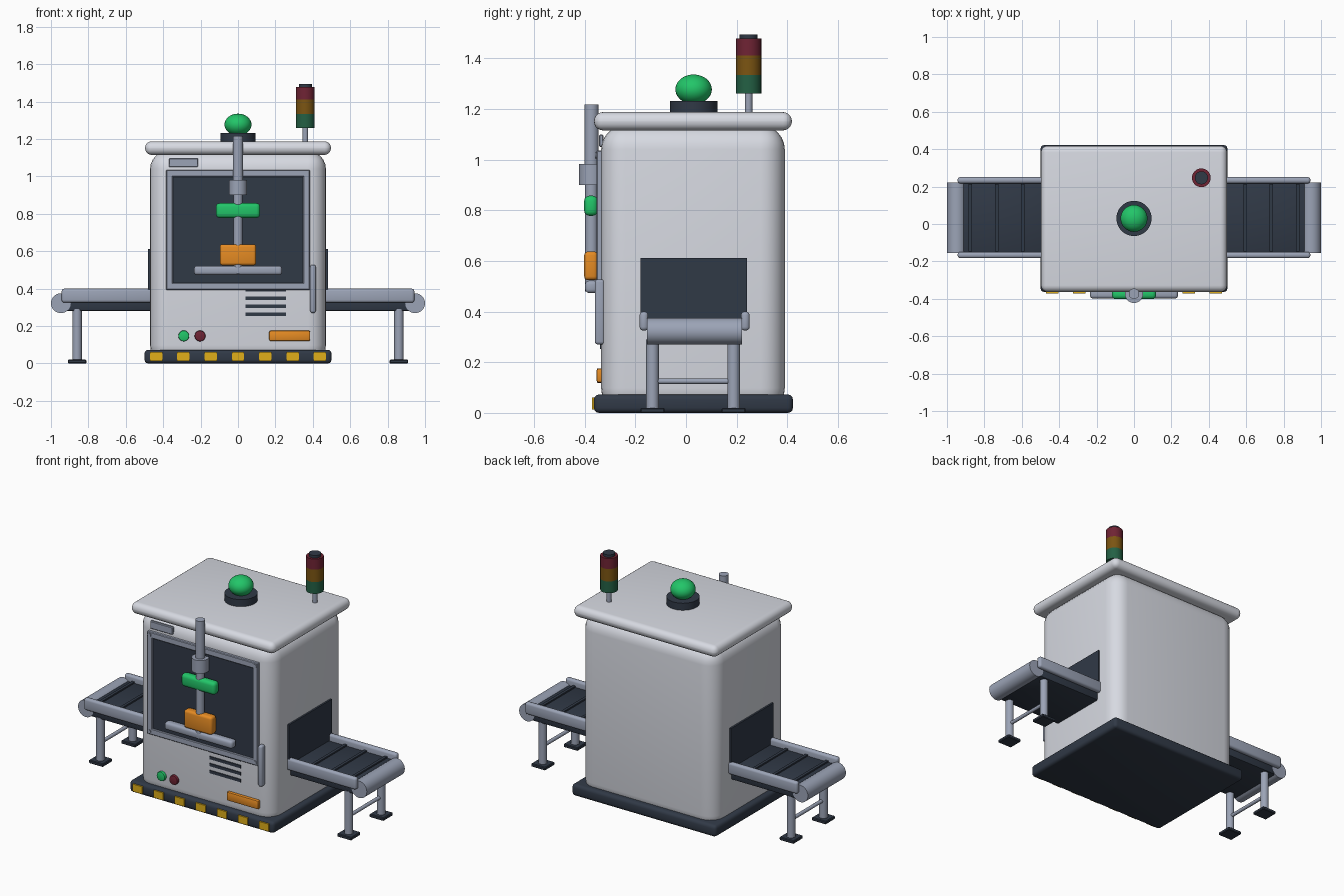
import bpy, bmesh, math
from mathutils import Matrix, Vector

if "Cube" in bpy.data.objects:
    bpy.data.objects.remove(bpy.data.objects["Cube"], do_unlink=True)


def material(name, r, g, b):
    m = bpy.data.materials.new(name)
    m.use_nodes = True
    m.diffuse_color = (r, g, b, 1)
    m.node_tree.nodes["Principled BSDF"].inputs["Base Color"].default_value = (r, g, b, 1)
    return m


SHELL = material("shell light grey", 0.68, 0.70, 0.76)
STEEL = material("steel grey", 0.33, 0.37, 0.47)
DARK = material("dark slate", 0.03, 0.041, 0.062)
GREEN = material("bright green", 0.016, 0.56, 0.14)
ORANGE = material("orange", 0.79, 0.26, 0.017)
YELLOW = material("hazard yellow", 0.75, 0.43, 0.01)
RED = material("dark red", 0.16, 0.017, 0.034)
AMBER = material("dim amber", 0.20, 0.09, 0.006)
DIM_GREEN = material("dim green", 0.017, 0.117, 0.058)


def finish(name, bm, mat):
    mesh = bpy.data.meshes.new(name)
    bm.to_mesh(mesh)
    bm.free()
    mesh.materials.append(mat)
    ob = bpy.data.objects.new(name, mesh)
    bpy.context.collection.objects.link(ob)
    bpy.ops.object.select_all(action="DESELECT")
    ob.select_set(True)
    bpy.context.view_layer.objects.active = ob
    bpy.ops.object.shade_smooth_by_angle(angle=math.radians(35))
    return ob


def box(name, mat, x, y, z, bevel=0.0, segments=3):
    """Box from (min, max) pairs, with optionally rounded edges."""
    bm = bmesh.new()
    bmesh.ops.create_cube(bm, size=1)
    for v in bm.verts:
        v.co = [r[0] if c < 0 else r[1] for c, r in zip(v.co, (x, y, z))]
    if bevel:
        bmesh.ops.bevel(bm, geom=bm.edges[:], offset=bevel, segments=segments,
                        profile=0.5, affect="EDGES", clamp_overlap=True)
    return finish(name, bm, mat)


def rod(name, mat, start, end, radius, sides=32, bevel=0.0):
    """Cylinder between two points, with optionally rounded rims."""
    a, b = Vector(start), Vector(end)
    bm = bmesh.new()
    bmesh.ops.create_cone(bm, cap_ends=True, segments=sides, radius1=radius,
                          radius2=radius, depth=(b - a).length)
    if bevel:
        rims = [e for e in bm.edges if abs(e.verts[0].co.z - e.verts[1].co.z) < 1e-5]
        bmesh.ops.bevel(bm, geom=rims, offset=bevel, segments=2, profile=0.5, affect="EDGES")
    turn = (b - a).to_track_quat("Z", "Y").to_matrix().to_4x4()
    bm.transform(Matrix.Translation((a + b) / 2) @ turn)
    return finish(name, bm, mat)


def span(centre, half):
    return (centre - half, centre + half)


# Cabinet
box("base_plinth", DARK, (-0.5, 0.5), (-0.363, 0.422), (0, 0.073), 0.02)
box("cabinet_body", SHELL, (-0.47, 0.47), (-0.335, 0.39), (0.003, 1.135), 0.095, 6)
box("roof_slab", SHELL, (-0.497, 0.497), (-0.363, 0.418), (1.115, 1.187), 0.035, 5)
for i in range(7):
    box(f"hazard_stripe_{i + 1}", YELLOW, span((i - 3) * 0.146, 0.033),
        (-0.371, -0.362), (0.014, 0.06))

# Front window and its frame
box("window_panel", DARK, (-0.36, 0.36), (-0.346, -0.325), (0.42, 1.01))
for side, s in (("right", -1), ("left", 1)):
    box(f"window_frame_{side}", STEEL, span(s * 0.366, 0.018), (-0.354, -0.325), (0.393, 1.035), 0.004, 1)
for part, z in (("top", 1.016), ("bottom", 0.412)):
    box(f"window_frame_{part}", STEEL, (-0.384, 0.384), (-0.354, -0.325), span(z, 0.019), 0.004, 1)
    for side, s in (("right", -1), ("left", 1)):
        rod(f"frame_bolt_{part}_{side}", STEEL, (s * 0.366, -0.34, z), (s * 0.366, -0.359, z), 0.012, 12)
box("door_handle", STEEL, (0.386, 0.416), (-0.36, -0.32), (0.27, 0.527), 0.012)

# Front details
box("label_plate", STEEL, (-0.37, -0.213), (-0.343, -0.325), (1.05, 1.098), 0.004, 1)
for i in range(4):
    box(f"vent_slot_{i + 1}", DARK, (0.04, 0.256), (-0.34, -0.325), span(0.262 + i * 0.0437, 0.009))
for name, mat, x in (("start_button", GREEN, -0.29), ("stop_button", RED, -0.203)):
    rod(name, mat, (x, -0.32, 0.147), (x, -0.352, 0.147), 0.029, 24, 0.005)
box("front_orange_plate", ORANGE, (0.167, 0.386), (-0.353, -0.325), (0.12, 0.175), 0.008, 2)

# Press mechanism in front of the window
PY = -0.373
rod("press_cylinder", STEEL, (0, PY, 0.95), (0, PY, 1.217), 0.028)
rod("press_collar", STEEL, (0, PY, 0.90), (0, PY, 0.982), 0.049)
rod("press_shaft", STEEL, (0, PY, 0.48), (0, PY, 0.92), 0.025)
box("press_green_block", GREEN, (-0.118, 0.118), (-0.402, -0.348), (0.778, 0.857), 0.02)
box("press_orange_block", ORANGE, (-0.097, 0.097), (-0.402, -0.348), (0.524, 0.637), 0.015)
box("press_crossbar", STEEL, (-0.235, 0.235), (-0.398, -0.348), (0.473, 0.522), 0.015)

# Green beacon on the roof
rod("beacon_base", DARK, (0, 0.03, 1.18), (0, 0.03, 1.231), 0.094, 40)
bm = bmesh.new()
bmesh.ops.create_uvsphere(bm, u_segments=32, v_segments=20, radius=0.072)
bm.transform(Matrix.Translation((0, 0.03, 1.277)) @ Matrix.Diagonal((1, 1, 0.81, 1)))
finish("beacon_dome", bm, GREEN)

# Signal tower
TX, TY = 0.36, 0.247
for name, mat, low, high, radius in (
        ("tower_pole", STEEL, 1.18, 1.27, 0.015),
        ("tower_green_lamp", DIM_GREEN, 1.26, 1.333, 0.05),
        ("tower_amber_lamp", AMBER, 1.333, 1.411, 0.05),
        ("tower_red_lamp", RED, 1.411, 1.477, 0.05),
        ("tower_cap", DARK, 1.47, 1.493, 0.035)):
    rod(name, mat, (TX, TY, low), (TX, TY, high), radius)

# Conveyors on both sides
CY = 0.034
for side, s in (("right", -1), ("left", 1)):
    def out(a, b):
        return tuple(sorted((s * a, s * b)))

    box(f"port_plate_{side}", DARK, out(0.46, 0.481), (-0.18, 0.241), (0.33, 0.612))
    box(f"belt_{side}", DARK, out(0.46, 0.925), span(CY, 0.187), (0.28, 0.362), 0.01, 2)
    for i, x in enumerate((0.595, 0.733, 0.875)):
        box(f"belt_slat_{side}_{i + 1}", DARK, span(s * x, 0.009), span(CY, 0.18), (0.355, 0.371))
    rod(f"end_roller_{side}", STEEL, (s * 0.947, CY - 0.188, 0.322),
        (s * 0.947, CY + 0.188, 0.322), 0.053)
    for end, e in (("front", -1), ("back", 1)):
        box(f"side_rail_{side}_{end}", STEEL, out(0.46, 0.943), span(CY + e * 0.2, 0.017),
            (0.325, 0.4), 0.014)
        leg_y = CY - 0.006 + e * 0.16
        rod(f"leg_{side}_{end}", STEEL, (s * 0.86, leg_y, 0.01), (s * 0.86, leg_y, 0.29), 0.025, 24)
        box(f"foot_{side}_{end}", DARK, span(s * 0.86, 0.049), span(leg_y, 0.047), (0, 0.02), 0.004, 1)
    rod(f"leg_brace_{side}", STEEL, (s * 0.86, CY - 0.166, 0.125), (s * 0.86, CY + 0.154, 0.125), 0.011, 16)
